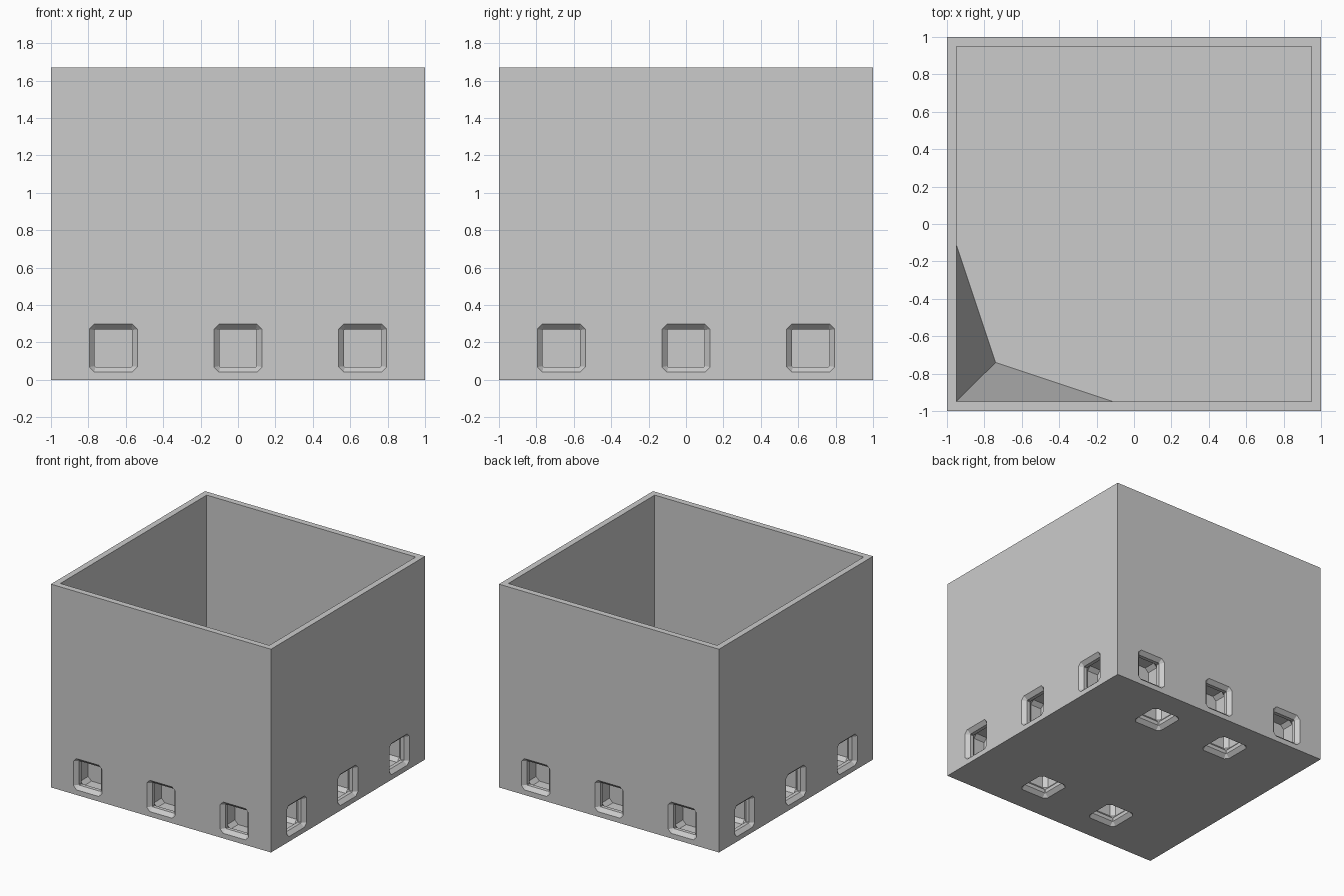
import bpy, bmesh
from mathutils import Vector, Matrix

if "Cube" in bpy.data.objects:
    bpy.data.objects.remove(bpy.data.objects["Cube"], do_unlink=True)

HEIGHT, INNER, FLOOR, PITCH = 1.67, 0.95, 0.33, 2 / 3

grey = bpy.data.materials.new("plain_grey")
grey.use_nodes = True
grey.diffuse_color = (0.6, 0.6, 0.6, 1)
grey.node_tree.nodes["Principled BSDF"].inputs["Base Color"].default_value = grey.diffuse_color


def make_object(name, bm):
    bmesh.ops.recalc_face_normals(bm, faces=bm.faces)
    mesh = bpy.data.meshes.new(name)
    bm.to_mesh(mesh)
    bm.free()
    mesh.materials.append(grey)
    obj = bpy.data.objects.new(name, mesh)
    bpy.context.collection.objects.link(obj)
    return obj


def add_box(bm, half, low, high):
    size = Matrix.Diagonal((2 * half, 2 * half, high - low, 1))
    bmesh.ops.create_cube(bm, size=1, matrix=Matrix.Translation((0, 0, (low + high) / 2)) @ size)


def add_socket(bm, mouth, inward):
    """Chamfered mouth, narrow throat and wider chamber, lofted inward."""
    turn = Vector(inward).to_track_quat('Z', 'Y').to_matrix()
    sections = [(-0.01, 0.138, 0.035), (0.03, 0.1, 0.004), (0.06, 0.1, 0.004),
                (0.09, 0.128, 0.03), (0.19, 0.128, 0.03)]
    rings = []
    for depth, half, cut in sections:
        a, b = half, half - cut
        outline = [(a, b), (b, a), (-b, a), (-a, b), (-a, -b), (-b, -a), (b, -a), (a, -b)]
        rings.append([bm.verts.new(Vector(mouth) + turn @ Vector((u, v, depth))) for u, v in outline])
    for r, s in zip(rings, rings[1:]):
        for i in range(8):
            j = (i + 1) % 8
            bm.faces.new((r[i], r[j], s[j], s[i]))
    bm.faces.new(rings[0])
    bm.faces.new(rings[-1])


# Open-topped box
bm = bmesh.new()
add_box(bm, 1, 0, HEIGHT)
box = make_object("open_box", bm)

# Hollow above the floor, and the connector sockets
bm = bmesh.new()
add_box(bm, INNER, FLOOR, HEIGHT + 0.1)
for k in (-1, 0, 1):
    for s in (-1, 1):
        add_socket(bm, (k * PITCH, s, 0.17), (0, -s, 0))
        add_socket(bm, (s, k * PITCH, 0.17), (-s, 0, 0))
for sx in (-1, 1):
    for sy in (-1, 1):
        add_socket(bm, (sx * PITCH / 2, sy * PITCH, 0), (0, 0, 1))
cutter = make_object("hollow_cutter", bm)
cutter.hide_render = True

cut = box.modifiers.new("hollow_and_sockets", 'BOOLEAN')
cut.operation, cut.solver, cut.object = 'DIFFERENCE', 'EXACT', cutter
bpy.context.view_layer.objects.active = box
bpy.ops.object.modifier_apply(modifier=cut.name)
bpy.data.objects.remove(cutter, do_unlink=True)

# Pointed brace in the front corner, rising from the floor
bm = bmesh.new()
reach = 0.84
corner = Vector((-INNER, -INNER, FLOOR))
apex, base, side, fold, front = [bm.verts.new(corner + Vector(p)) for p in (
    (0, 0, reach), (0, 0, 0), (0, reach, 0), (0.21, 0.21, 0), (reach, 0, 0))]
for face in ((apex, side, fold), (apex, fold, front), (apex, front, base),
             (apex, base, side), (base, front, fold, side)):
    bm.faces.new(face)
make_object("corner_brace", bm)
